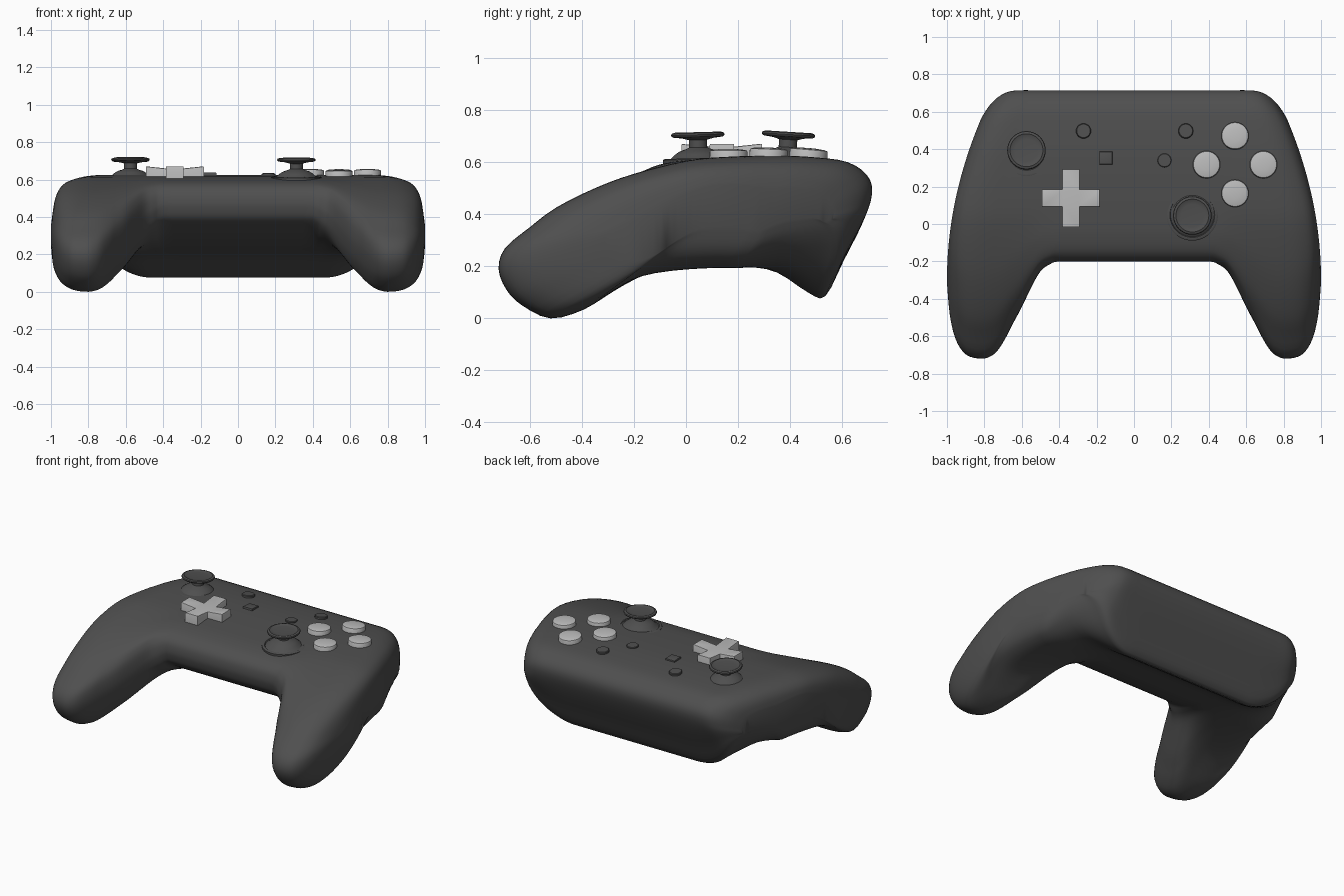
import bpy, bmesh, math
from mathutils import Vector, Matrix

if "Cube" in bpy.data.objects:
    bpy.data.objects.remove(bpy.data.objects["Cube"])


def material(name, v):
    m = bpy.data.materials.new(name)
    m.diffuse_color = (v, v, v, 1)
    m.use_nodes = True
    m.node_tree.nodes["Principled BSDF"].inputs["Base Color"].default_value = m.diffuse_color
    return m


DARK = material("dark grey plastic", 0.078)
LIGHT = material("light grey plastic", 0.5)


def finish(bm, name, mat, angle=40):
    bmesh.ops.recalc_face_normals(bm, faces=bm.faces[:])
    me = bpy.data.meshes.new(name)
    bm.to_mesh(me)
    bm.free()
    me.materials.append(mat)
    ob = bpy.data.objects.new(name, me)
    bpy.context.collection.objects.link(ob)
    bpy.ops.object.select_all(action='DESELECT')
    ob.select_set(True)
    bpy.context.view_layer.objects.active = ob
    bpy.ops.object.shade_smooth_by_angle(angle=math.radians(angle))
    return ob


def spline(pts, steps, closed):
    """Smooth curve through points of any dimension."""
    n, out = len(pts), []
    for i in range(n if closed else n - 1):
        q = [pts[(i + k) % n] if closed else pts[min(max(i + k, 0), n - 1)] for k in (-1, 0, 1, 2)]
        for j in range(steps):
            t = j / steps
            out.append([b + 0.5 * t * (c - a + t * (2*a - 5*b + 4*c - d + t * (3*(b - c) + d - a)))
                        for a, b, c, d in zip(*q)])
    if not closed:
        out.append(list(pts[-1]))
    return out


def clamp(v):
    return min(max(v, 0), 1)


# Side profiles (y, z): front nose, top edge, back nose; then bottom edge front to back
grip_top = [(-.72, .19), (-.695, .27), (-.6, .35), (-.5, .425), (-.35, .5), (-.2, .555), (0, .605),
            (.15, .62), (.35, .625), (.5, .618), (.62, .6), (.695, .55), (.715, .48), (.68, .37)]
grip_low = [(-.69, .11), (-.63, .05), (-.52, 0), (-.39, .035), (-.28, .105), (-.17, .162), (0, .188),
            (.2, .193), (.35, .172), (.47, .097), (.535, .085), (.605, .22)]
mid_top = [(-.2, .48), (-.19, .53), (-.16, .565), (-.12, .585), (-.07, .598), (-.02, .606), (.06, .613),
           (.17, .62), (.35, .625), (.5, .618), (.62, .6), (.695, .55), (.715, .48), (.68, .37)]
mid_low = [(-.195, .44), (-.18, .4), (-.15, .37), (-.1, .335), (-.04, .3), (.03, .27), (.12, .24),
           (.24, .215), (.35, .18), (.47, .1), (.535, .085), (.605, .22)]
STEPS = 3
GRIP = spline(grip_top + grip_low[::-1], STEPS, True)
MID = spline(mid_top + mid_low[::-1], STEPS, True)
N = len(GRIP)

# Stations across: width fraction, grip blend, thickness scale, length scale
half = [(0, 0, 1, 1), (.22, 0, 1, 1), (.4, 0, 1, 1), (.45, .03, 1, 1), (.5, .1, 1, 1), (.55, .27, 1, 1),
        (.6, .47, 1, 1), (.65, .65, 1, 1), (.69, .8, 1, 1), (.74, .94, 1, 1), (.8, 1, 1, 1),
        (.86, 1, .98, .995), (.91, 1, .925, .97), (.955, 1, .82, .9), (.985, 1, .64, .78), (1, 1, .38, .62)]
half = spline(half, 3, False)
stations = [(-u, *r) for u, *r in half[:0:-1]] + [tuple(h) for h in half]


# Body: profiles lofted from side to side
def section(u, t, s, k):
    t = clamp(t)
    tz = t ** .65                         # underside drops into the grips sooner
    lift = .25 * max(0, (abs(u) - .55) / .45) ** 2
    loop = []
    for i, (a, b) in enumerate(zip(MID, GRIP)):
        low = 1 if i > N // 2 else clamp(1 - i / 6)
        tt = t + (tz - t) * low
        y, z = a[0] + (b[0] - a[0]) * t, a[1] + (b[1] - a[1]) * tt
        rise = lift * clamp((.45 - z) / .35) * clamp((y - .2) / .3)   # rounded back corners
        loop.append(Vector((y + .4 * rise * clamp((y - .4) / .1), z + rise)))
    out = []
    for i, p in enumerate(loop):
        m = (p + loop[-i]) / 2
        q = m + (p - m) * s
        y = .35 + (q.x - .35) * k
        z = q.y + .27 * (y - q.x)
        w = 1 - .245 * max(0, y + .3) ** 2
        out.append((u * w, y, z))
    return out


bm = bmesh.new()
rings = [[bm.verts.new(c) for c in section(*st)] for st in stations]
for a, b in zip(rings, rings[1:]):
    for i in range(N):
        j = (i + 1) % N
        bm.faces.new((a[i], a[j], b[j], b[i]))
for r in (rings[0], rings[-1]):          # side caps, top row to bottom row
    for i in range(N // 2):
        vs = []
        for v in (r[i], r[i + 1], r[-i - 1], r[-i]):
            if v not in vs:
                vs.append(v)
        bm.faces.new(vs)
finish(bm, "body", DARK, 50)


# Placement on the gently curved top
def on_top(x, y):
    z = .624 - .16 * (y - .35) ** 2
    return Matrix.Translation((x, y, z)) @ Matrix.Rotation(-.26 * (y - .15), 4, 'X')


def lathe(name, prof, x, y, mat, n=40, drop=0):
    bm = bmesh.new()
    prev = None
    for r, z in prof:
        if r == 0:
            ring = [bm.verts.new((0, 0, z))] * n
        else:
            ring = [bm.verts.new((r * math.cos(a), r * math.sin(a), z))
                    for a in (2 * math.pi * i / n for i in range(n))]
        if prev:
            for i in range(n):
                j = (i + 1) % n
                f = (prev[i], prev[j], ring[j], ring[i])
                bm.faces.new(f[:3] if r == 0 else f)
        prev = ring
    bm.transform(Matrix.Translation((0, 0, -drop)) @ on_top(x, y))
    return finish(bm, name, mat)


def prism(name, pts, x, y, z0, z1, mat, bevel, dip=0):
    bm = bmesh.new()
    f = bm.faces.new([bm.verts.new((px, py, z0)) for px, py in pts])
    new = bmesh.ops.extrude_face_region(bm, geom=[f])['geom']
    for v in new:
        if isinstance(v, bmesh.types.BMVert):
            v.co.z = z1 - (dip if v.co.xy.length < .08 else 0)
    cap = [g for g in new if isinstance(g, bmesh.types.BMFace)]
    if dip:                              # split the cross into arms and centre
        inner = [v for v in cap[0].verts if v.co.xy.length < .08]
        outer = list(cap[0].verts)
        bmesh.ops.delete(bm, geom=cap, context='FACES_ONLY')
        cap = [bm.faces.new(inner)]
        for i, v in enumerate(outer):
            if v in inner:
                cap.append(bm.faces.new([outer[(i + k) % len(outer)] for k in range(4)]))
    rim = [e for e in bm.edges if sum(g in cap for g in e.link_faces) == 1]
    bmesh.ops.recalc_face_normals(bm, faces=bm.faces[:])
    bmesh.ops.bevel(bm, geom=rim, offset=bevel, segments=2, profile=.5, affect='EDGES')
    bm.transform(on_top(x, y))
    return finish(bm, name, mat, 35)


# Thumbsticks: collar, dome, stem and dished cap
stick = [(.137, -.02), (.137, .002), (.13, .006), (.12, .006), (.116, .001), (.106, .006), (.092, .02),
         (.07, .034), (.045, .042), (.035, .047), (.035, .076), (.06, .083), (.095, .087), (.101, .091),
         (.103, .096), (.1, .102), (.088, .106), (.083, .103), (.06, .101), (0, .1)]
lathe("left_thumbstick", stick, -.575, .388, DARK, drop=.013)
lathe("right_thumbstick", stick, .312, .048, DARK)

# Four round action buttons
button = [(.073, -.03), (.073, .02), (.07, .026), (.06, .029), (.03, .032), (0, .033)]
for i, (dx, dy) in enumerate(((0, 1), (-1, 0), (1, 0), (0, -1))):
    lathe(f"action_button_{i + 1}", button, .54 + dx * .152, .317 + dy * .153, LIGHT)

# Direction pad with raised arm ends
a, w = .155, .047
cross = [(w, w), (w, a), (-w, a), (-w, w), (-a, w), (-a, -w), (-w, -w), (-w, -a), (w, -a), (w, -w), (a, -w), (a, w)]
prism("direction_pad", cross, -.338, .138, -.03, .054, LIGHT, .005, .012)

# Small menu buttons
small = [(.04, -.02), (.04, .008), (.036, .012), (0, .012)]
lathe("left_menu_button", small, -.27, .497, DARK, 24)
lathe("right_menu_button", small, .277, .497, DARK, 24)
lathe("round_centre_button", [(.037, -.02), (.037, .006), (.034, .009), (0, .009)], .163, .34, DARK, 24)
h = .034
prism("square_centre_button", [(-h, -h), (h, -h), (h, h), (-h, h)], -.15, .352, -.02, .012, DARK, .003)
